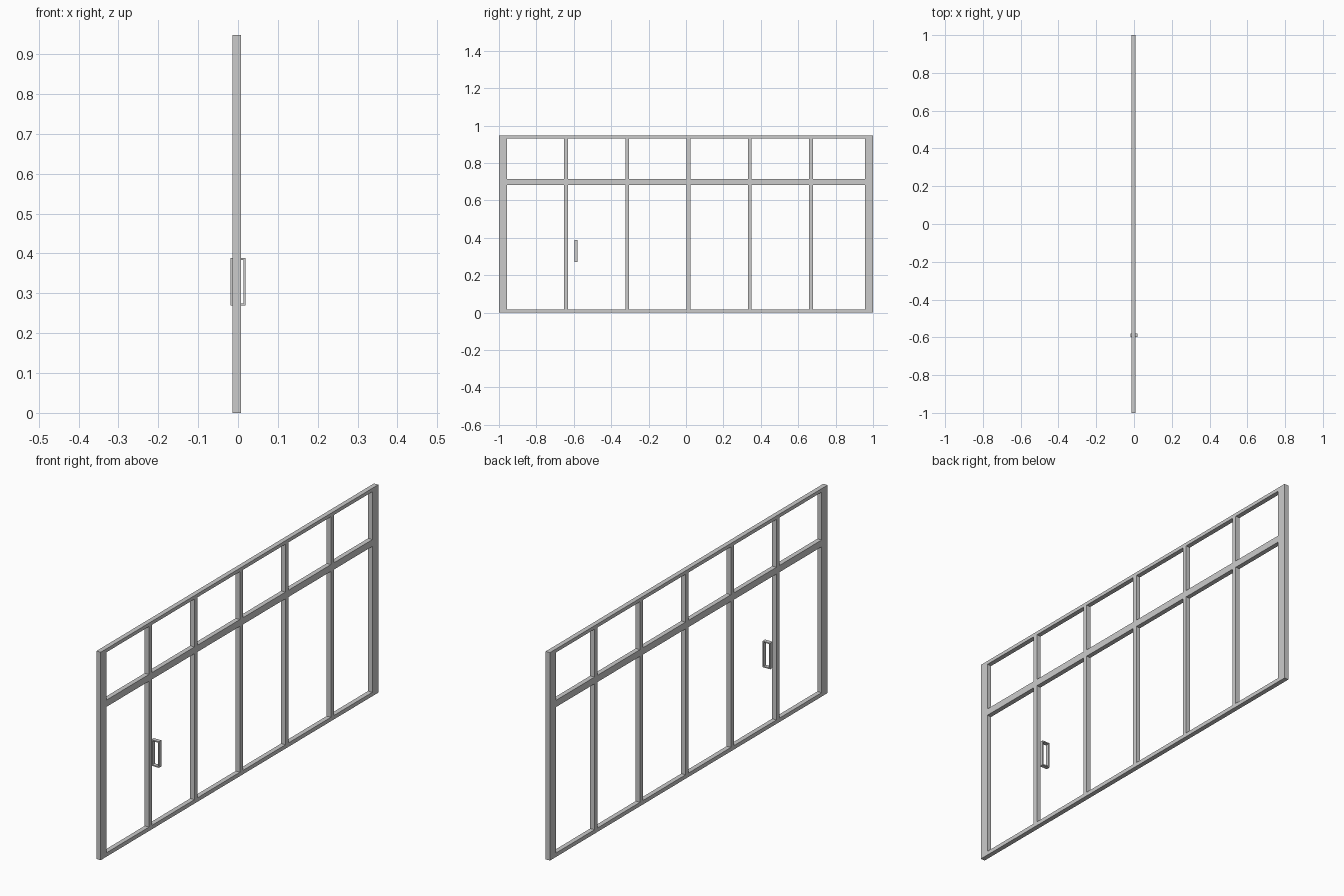
import bpy, bmesh
from mathutils import Matrix, Vector

if "Cube" in bpy.data.objects:
    bpy.data.objects.remove(bpy.data.objects["Cube"])


def box(name, x, y, z):
    """Box from (min, max) ranges on each axis."""
    lo, hi = Vector((x[0], y[0], z[0])), Vector((x[1], y[1], z[1]))
    bm = bmesh.new()
    bmesh.ops.create_cube(bm, size=1, matrix=Matrix.Translation((lo + hi) / 2)
                          @ Matrix.Diagonal((*(hi - lo), 1)))
    me = bpy.data.meshes.new(name)
    bm.to_mesh(me)
    bm.free()
    ob = bpy.data.objects.new(name, me)
    bpy.context.collection.objects.link(ob)
    return ob


DEPTH = (-0.014, 0.0075)
HEIGHT = 0.948
INNER = 0.957
HALF_BAR = 0.0105

# End posts
box("left_post", DEPTH, (-1, -INNER), (0, HEIGHT))
box("right_post", DEPTH, (INNER, 1), (0, HEIGHT))

# Horizontal rails between the posts
rails = {"bottom_rail": (0, 0.018), "transom": (0.683, 0.714), "top_rail": (0.932, HEIGHT)}
for name, z in rails.items():
    box(name, DEPTH, (-INNER, INNER), z)

# Mullions, split by the transom
for i in range(5):
    y = 0.0135 + (i - 2) * 0.3275
    span = (y - HALF_BAR, y + HALF_BAR)
    box(f"lower_mullion_{i + 1}", DEPTH, span, (0.018, 0.683))
    box(f"upper_mullion_{i + 1}", DEPTH, span, (0.714, 0.932))

# Door pull: rectangular loop reaching out on both sides of the door
R, T = 0.019, 0.005
Y, Z0, Z1 = (-0.597, -0.579), 0.27, 0.389
box("handle_grip_back", (-R, -R + T), Y, (Z0, Z1))
box("handle_grip_front", (R - T, R), Y, (Z0, Z1))
box("handle_lower_bar", (-R + T, R - T), Y, (Z0, Z0 + T))
box("handle_upper_bar", (-R + T, R - T), Y, (Z1 - T, Z1))
